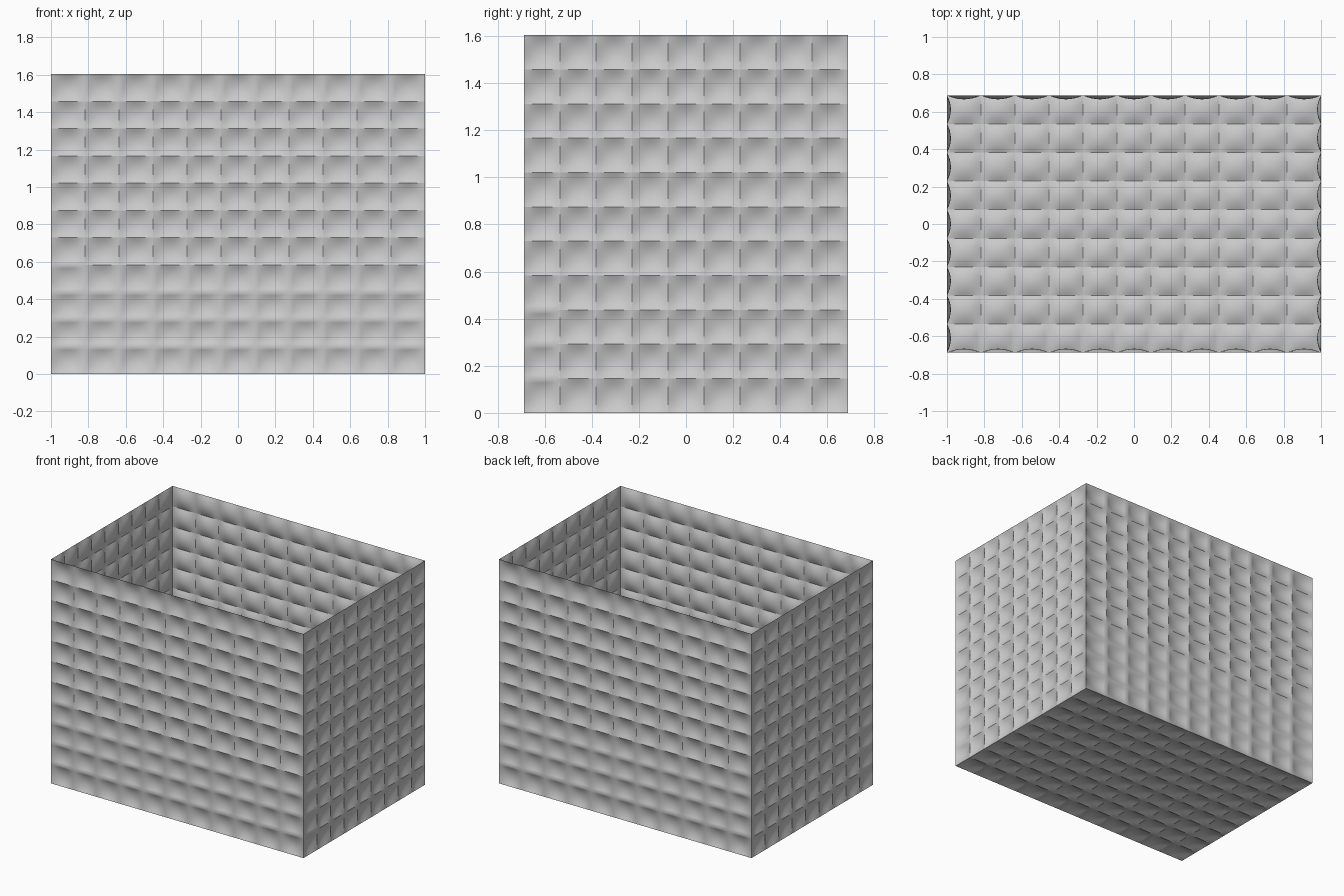
import bpy, bmesh
from mathutils import Vector

if "Cube" in bpy.data.objects:
    bpy.data.objects.remove(bpy.data.objects["Cube"])

W, D, H = 2.0, 1.375, 1.604      # overall size
NX, NY, NZ = 11, 9, 11           # tiles per direction
SEG, DEPTH = 8, 0.021            # subdivisions and dish depth per tile
X, Y, Z = Vector((1, 0, 0)), Vector((0, 1, 0)), Vector((0, 0, 1))


def dished_panel(name, origin, u, v, nu, nv, is_soft):
    """Grid of dished tiles; u x v points outward, dishes sink inward."""
    bm = bmesh.new()
    inward = -u.cross(v).normalized()
    cu, cv = nu * SEG, nv * SEG

    def bump(i):
        t = (i % SEG) / SEG
        return 4 * t * (1 - t)

    grid = [[bm.verts.new(origin + u * (i / cu) + v * (j / cv)
                          + inward * (DEPTH * bump(i) * bump(j)))
             for j in range(cv + 1)] for i in range(cu + 1)]
    for i in range(cu):
        for j in range(cv):
            f = bm.faces.new((grid[i][j], grid[i + 1][j],
                              grid[i + 1][j + 1], grid[i][j + 1]))
            f.smooth = True
    # crisp seams between tiles, except in the softened region
    for i in range(cu + 1):
        for j in range(cv + 1):
            if i % SEG == 0 and j < cv:
                e = bm.edges.get((grid[i][j], grid[i][j + 1]))
                e.smooth = is_soft((e.verts[0].co + e.verts[1].co) / 2)
            if j % SEG == 0 and i < cu:
                e = bm.edges.get((grid[i][j], grid[i + 1][j]))
                e.smooth = is_soft((e.verts[0].co + e.verts[1].co) / 2)
    me = bpy.data.meshes.new(name)
    bm.to_mesh(me)
    bm.free()
    ob = bpy.data.objects.new(name, me)
    bpy.context.collection.objects.link(ob)
    return ob


def soft_long(p):
    row = H / NZ
    return p.z < 4 * row - 0.01 or p.z > 10 * row + 0.01 or (
        p.x < -W / 2 + W / NX - 0.01 and p.z < 4 * row + 0.01)


def soft_side(p):
    return p.y < -D / 2 + D / NY - 0.01 and p.z < 3 * H / NZ + 0.01


def soft_floor(p):
    return p.y < -D / 2 + D / NY - 0.01


x, y = W / 2, D / 2
# long walls
dished_panel("front_wall", Vector((-x, -y, 0)), X * W, Z * H, NX, NZ, soft_long)
dished_panel("back_wall", Vector((x, y, 0)), -X * W, Z * H, NX, NZ, soft_long)
# end walls
dished_panel("right_wall", Vector((x, -y, 0)), Y * D, Z * H, NY, NZ, soft_side)
dished_panel("left_wall", Vector((-x, y, 0)), -Y * D, Z * H, NY, NZ, soft_side)
# floor, dished upward
dished_panel("floor", Vector((-x, y, 0)), X * W, -Y * D, NX, NY, soft_floor)
